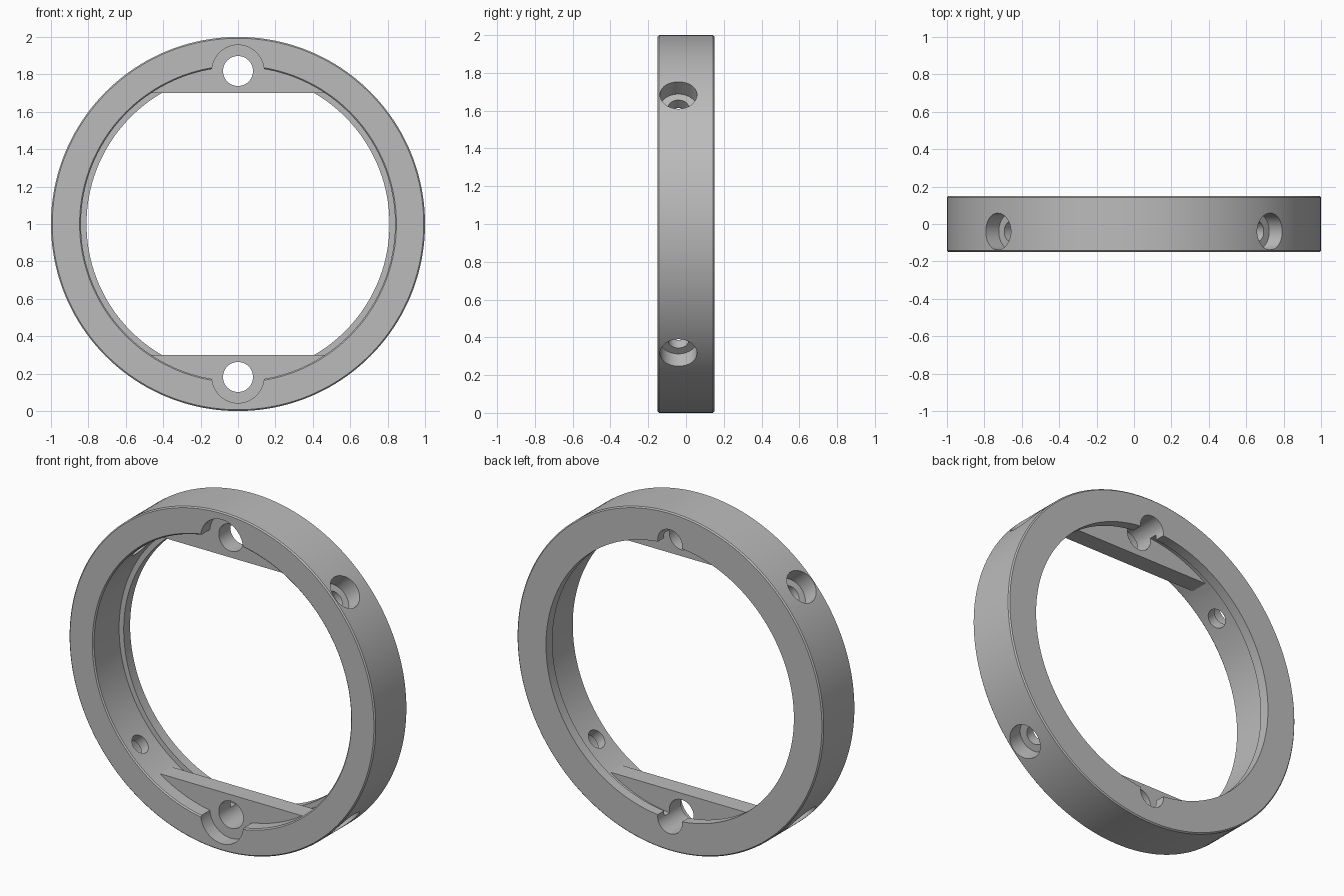
import bpy, bmesh, math
from mathutils import Matrix, Vector

if "Cube" in bpy.data.objects:
    bpy.data.objects.remove(bpy.data.objects["Cube"], do_unlink=True)

HALF = 0.15                    # half depth of the ring
BORE, LIP = 0.84, 0.81         # main bore and rear lip radii
LEDGE = 0.09                   # front of the rear lip
WEB_FRONT, WEB_BACK = -0.065, 0.042
CENTRE = Vector((0, 0, 1))

metal = bpy.data.materials.new("plain grey")
metal.use_nodes = True
grey = (0.5, 0.5, 0.5, 1)
metal.diffuse_color = grey
metal.node_tree.nodes["Principled BSDF"].inputs["Base Color"].default_value = grey


def make_object(name, bm):
    bmesh.ops.recalc_face_normals(bm, faces=bm.faces)
    mesh = bpy.data.meshes.new(name)
    bm.to_mesh(mesh)
    bm.free()
    mesh.materials.append(metal)
    obj = bpy.data.objects.new(name, mesh)
    bpy.context.collection.objects.link(obj)
    return obj


def lathe(name, profile, steps=160):
    """Revolve a closed (radius, y) profile about the ring axis."""
    bm = bmesh.new()
    loops = []
    for i in range(steps):
        a = math.tau * i / steps
        loops.append([bm.verts.new((r * math.cos(a), y, 1 + r * math.sin(a)))
                      for r, y in profile])
    n = len(profile)
    for i in range(steps):
        a, b = loops[i], loops[(i + 1) % steps]
        for j in range(n):
            k = (j + 1) % n
            bm.faces.new((a[j], a[k], b[k], b[j]))
    return make_object(name, bm)


def rod(name, start, end, radius):
    """Cylinder between two points."""
    axis = end - start
    place = Matrix.Translation((start + end) / 2) @ axis.to_track_quat("Z", "Y").to_matrix().to_4x4()
    bm = bmesh.new()
    bmesh.ops.create_cone(bm, cap_ends=True, segments=48, radius1=radius,
                          radius2=radius, depth=axis.length, matrix=place)
    return make_object(name, bm)


def web(name, side, radius=0.9, chord=0.7, steps=32):
    """Circular segment that closes the bore beyond a straight chord."""
    bm = bmesh.new()
    half = math.acos(chord / radius)
    verts = []
    for i in range(steps + 1):
        a = -half + 2 * half * i / steps
        verts.append(bm.verts.new((radius * math.sin(a), WEB_FRONT,
                                   1 + side * radius * math.cos(a))))
    face = bm.faces.new(verts)
    out = bmesh.ops.extrude_face_region(bm, geom=[face])
    moved = [v for v in out["geom"] if isinstance(v, bmesh.types.BMVert)]
    bmesh.ops.translate(bm, verts=moved, vec=(0, WEB_BACK - WEB_FRONT, 0))
    return make_object(name, bm)


def combine(target, tool, operation):
    mod = target.modifiers.new(tool.name, "BOOLEAN")
    mod.operation, mod.solver, mod.object = operation, "EXACT", tool
    bpy.context.view_layer.objects.active = target
    bpy.ops.object.modifier_apply(modifier=mod.name)
    bpy.data.objects.remove(tool, do_unlink=True)


# Stepped ring with fine chamfers
c = 0.007
ring = lathe("mounting_ring", [
    (1 - c, -HALF), (1, c - HALF), (1, HALF - c), (1 - c, HALF),
    (LIP, HALF), (LIP, LEDGE), (BORE, LEDGE), (BORE, c - HALF), (BORE + c, -HALF)])

# Top and bottom webs with their through holes and front pockets
for side, label in ((1, "top"), (-1, "bottom")):
    combine(ring, web(label + "_web", side), "UNION")
for side, label in ((1, "top"), (-1, "bottom")):
    z = 1 + side * 0.818
    combine(ring, rod(label + "_pocket", Vector((0, -0.3, z)),
                      Vector((0, WEB_FRONT, z)), 0.139), "DIFFERENCE")
    combine(ring, rod(label + "_hole", Vector((0, -0.3, z)),
                      Vector((0, 0.3, z)), 0.08), "DIFFERENCE")

# Four counterbored radial screw holes
tilt = math.radians(43.2)
for sx in (1, -1):
    for sz in (1, -1):
        out = Vector((sx * math.cos(tilt), 0, sz * math.sin(tilt)))
        base = CENTRE + Vector((0, -0.04, 0))
        combine(ring, rod("counterbore", base + out * 0.9, base + out * 1.1, 0.098), "DIFFERENCE")
        combine(ring, rod("screw_hole", base + out * 0.7, base + out * 1.1, 0.055), "DIFFERENCE")

# Smooth curved walls, crisp edges
bpy.ops.object.select_all(action="DESELECT")
ring.select_set(True)
bpy.context.view_layer.objects.active = ring
bpy.ops.object.shade_smooth_by_angle(angle=math.radians(25))
